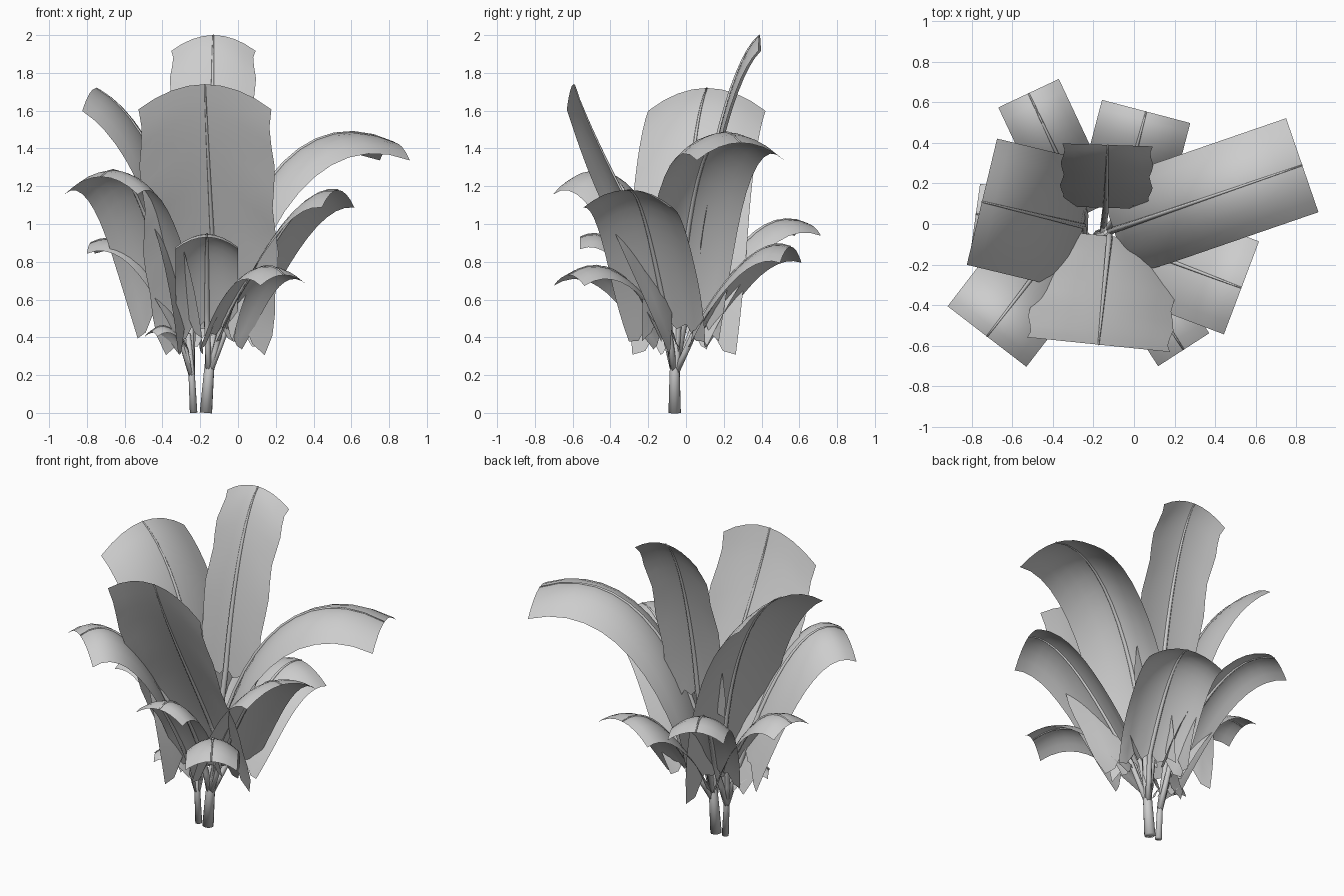
import bpy, bmesh, math
from mathutils import Vector

cube = bpy.data.objects.get("Cube")
if cube:
    bpy.data.objects.remove(cube, do_unlink=True)

mat = bpy.data.materials.new("leaf_grey")
mat.use_nodes = True
grey = (0.61, 0.61, 0.61, 1)
mat.diffuse_color = grey
mat.node_tree.nodes["Principled BSDF"].inputs["Base Color"].default_value = grey
UP = Vector((0, 0, 1))


def finish(name, bm):
    mesh = bpy.data.meshes.new(name)
    bm.to_mesh(mesh)
    bm.free()
    mesh.materials.append(mat)
    for p in mesh.polygons:
        p.use_smooth = True
    obj = bpy.data.objects.new(name, mesh)
    bpy.context.collection.objects.link(obj)


def bridge(bm, rows, closed=False):
    for a, b in zip(rows, rows[1:]):
        n = len(a)
        for i in range(n if closed else n - 1):
            j = (i + 1) % n
            bm.faces.new((a[i], a[j], b[j], b[i]))


def tube(name, path, r0, r1, sides=8):
    """Tapered round tube along a path, closed at both ends."""
    bm = bmesh.new()
    rows = []
    last = len(path) - 1
    for k, p in enumerate(path):
        t = (path[min(k + 1, last)] - path[max(k - 1, 0)]).normalized()
        a = t.cross(Vector((0.6, -0.8, 0.05))).normalized()
        b = t.cross(a)
        r = r0 + (r1 - r0) * k / last
        angles = [math.tau * i / sides for i in range(sides)]
        rows.append([bm.verts.new(p + (a * math.cos(w) + b * math.sin(w)) * r) for w in angles])
    bridge(bm, rows, True)
    bm.faces.new(rows[0][::-1])
    bm.faces.new(rows[-1])
    finish(name, bm)


def bezier(p, t):
    s = 1 - t
    return p[0] * s**3 + p[1] * 3 * s * s * t + p[2] * 3 * s * t * t + p[3] * t**3


def leaf(name, stem, start, tip, h1, h2, width, ripple=0.0, base_sag=0.38, narrow=0.12,
         steps=12, cols=8):
    """Strip hanging from an arched midrib; h1, h2 are (share of reach, height) handles."""
    start, tip = Vector(start), Vector(tip)

    def handle(h):
        p = start.lerp(tip, h[0])
        p.z = h[1]
        return p

    ctrl = [start, handle(h1), handle(h2), tip]
    path = [bezier(ctrl, k / steps) for k in range(steps + 1)]
    out = tip - start
    out.z = 0
    side = UP.cross(out.normalized())
    bm = bmesh.new()
    rows = []
    for k, p in enumerate(path):
        f = k / steps
        taper = 1 - narrow * max(0, 1 - f / 0.35) ** 2
        half = width / 2 * taper * (1 + ripple * math.sin(k * 1.6))
        sag = width * (0.19 + (base_sag - 0.19) * (1 - f))
        row = []
        for i in range(cols + 1):
            u = 2 * i / cols - 1
            pleat = 0.1 * width * (i % 2) * (1 - f) ** 6
            q = p + side * u * half - UP * (sag * u * u + pleat)
            row.append(bm.verts.new(q))
        rows.append(row)
    bridge(bm, rows)
    finish(name + "_blade", bm)
    # Stalk from the stem, running on as the midrib
    stalk = [stem.copy(), stem.lerp(start, 0.5)]
    tube(name + "_midrib", stalk + path, 0.018 if width > 0.2 else 0.01, 0.004, 6)


# Two leaning stems
main_stem = [Vector(p) for p in ((-0.17, -0.06, 0), (-0.155, -0.06, 0.2), (-0.13, -0.05, 0.48))]
side_stem = [Vector(p) for p in ((-0.235, -0.06, 0), (-0.245, -0.06, 0.2), (-0.265, -0.05, 0.42))]
tube("main_stem", main_stem, 0.033, 0.022, 12)
tube("side_stem", side_stem, 0.02, 0.014, 12)
M, S = main_stem[1], side_stem[1]

# Tall upper leaves
leaf("front_leaf", M, (-.12, -.06, .6), (-.175, -.595, 1.74), (.3, .95), (.8, 1.42), .7, .03, .42, .25)
leaf("back_tall_leaf", M, (-.14, .08, .96), (-.13, .39, 2), (.2, 1.45), (.6, 1.9), .44, .04, .3)
leaf("right_tall_leaf", S, (-.25, -.01, .5), (-.75, .11, 1.72), (.1, 1.15), (.5, 1.58), .64, 0, .3)
leaf("left_long_leaf", M, (-.1, -.03, .6), (.83, .29, 1.43), (.15, 1.2), (.5, 1.65), .49, 0, .45)

# Middle leaves
leaf("front_right_leaf", S, (-.36, -.08, .58), (-.725, -.555, 1.25), (.3, 1.05), (.65, 1.4), .49)
leaf("left_leaf", M, (-.04, -.1, .5), (.53, -.315, 1.18), (.3, .8), (.65, 1.22), .49, 0, .25)
leaf("back_right_leaf", S, (-.24, .05, .48), (-.52, .645, 1), (.25, .8), (.6, 1.12), .33)

# Low leaves
leaf("back_low_leaf", M, (-.07, .06, .46), (.06, .555, .88), (.3, .7), (.65, .95), .45, 0, .25)
leaf("front_left_low_leaf", M, (-.09, -.1, .45), (.245, -.62, .73), (.3, .65), (.6, .88), .3)
leaf("right_low_leaf", S, (-.28, -.02, .45), (-.78, .05, .9), (.3, .75), (.6, 1), .3)
leaf("front_low_leaf", M, (-.165, -.13, .5), (-.165, -.56, .93), (.3, .75), (.6, 1.02), .33)

# Small shoot near the ground
leaf("right_shoot", S, (-.28, -.08, .36), (-.46, -.18, .43), (.3, .43), (.6, .5), .14)
